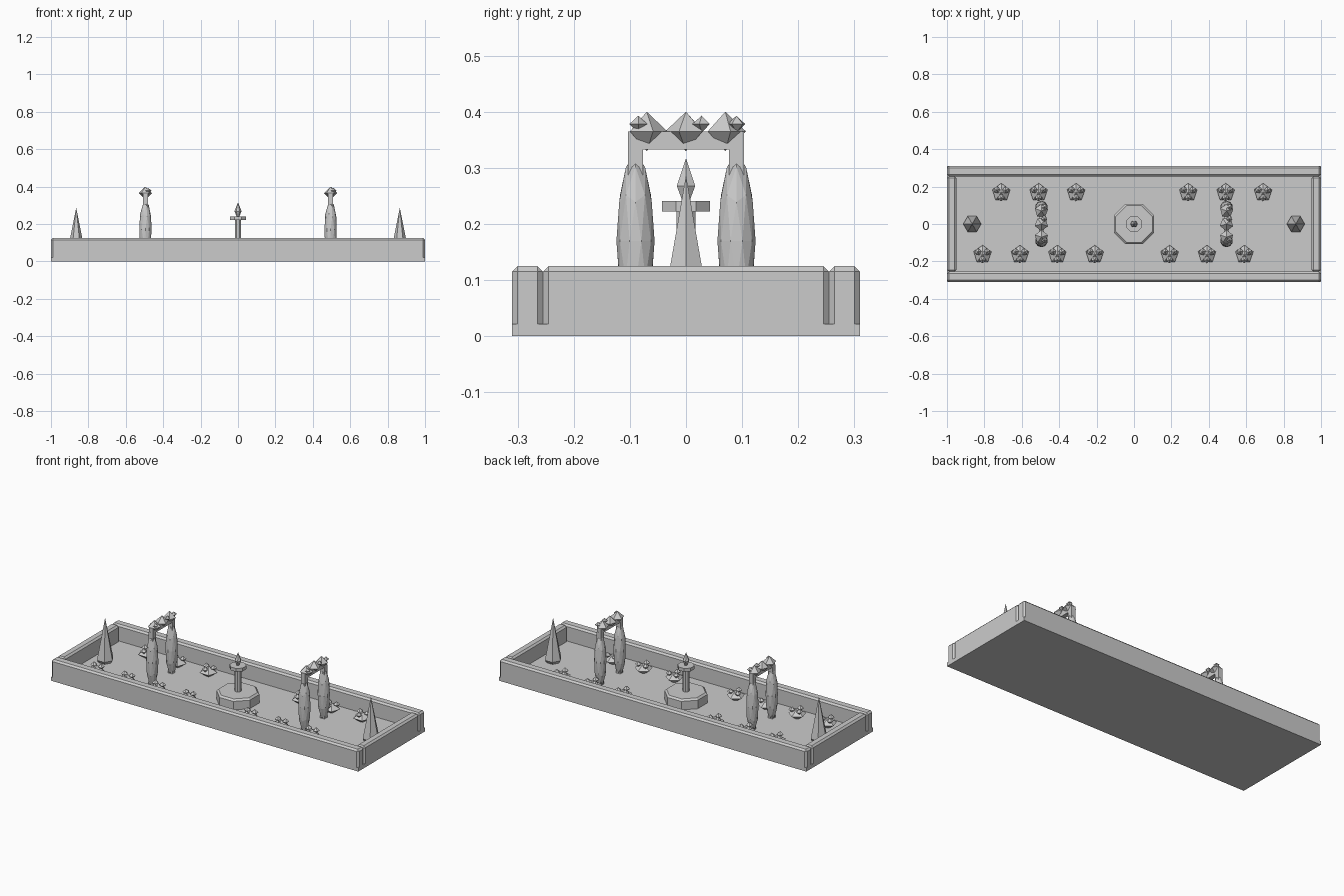
import bpy
import bmesh
import math

if "Cube" in bpy.data.objects:
    bpy.data.objects.remove(bpy.data.objects["Cube"], do_unlink=True)

stone = bpy.data.materials.new("stone grey")
stone.use_nodes = True
GREY = (0.6, 0.6, 0.6, 1)
stone.diffuse_color = GREY
stone.node_tree.nodes["Principled BSDF"].inputs["Base Color"].default_value = GREY


def finish(name, bm, loc=(0, 0, 0)):
    bmesh.ops.recalc_face_normals(bm, faces=bm.faces)
    mesh = bpy.data.meshes.new(name)
    bm.to_mesh(mesh)
    bm.free()
    mesh.materials.append(stone)
    obj = bpy.data.objects.new(name, mesh)
    obj.location = loc
    bpy.context.collection.objects.link(obj)
    return obj


def box(name, low, high, bevel=0):
    bm = bmesh.new()
    bmesh.ops.create_cube(bm, size=1)
    for v in bm.verts:
        v.co = [(a + b) / 2 + c * (b - a) for a, b, c in zip(low, high, v.co)]
    if bevel:
        bmesh.ops.bevel(bm, geom=bm.edges[:], offset=bevel, segments=1, affect='EDGES')
    return finish(name, bm)


def lathe(bm, profile, sides, centre=(0, 0, 0), turn=0.0):
    """Faceted solid from (radius, height) pairs; zero radius makes a point."""
    rings = []
    for r, z in profile:
        count = sides if r else 1
        ring = []
        for i in range(count):
            a = turn + math.tau * i / sides
            ring.append(bm.verts.new((centre[0] + r * math.cos(a),
                                      centre[1] + r * math.sin(a), centre[2] + z)))
        rings.append(ring)
    for low, high in zip(rings, rings[1:]):
        for i in range(sides):
            j = (i + 1) % sides
            quad = [low[i % len(low)], low[j % len(low)], high[j % len(high)], high[i % len(high)]]
            bm.faces.new(list(dict.fromkeys(quad)))
    for ring in (rings[0], rings[-1]):
        if len(ring) > 1:
            bm.faces.new(ring)


def turned(name, profile, sides, loc=(0, 0, 0), turn=0.0):
    bm = bmesh.new()
    lathe(bm, profile, sides, turn=turn)
    return finish(name, bm, loc)


def gem(bm, r, h, centre, turn=0.0):
    lathe(bm, [(0, -h), (r, 0), (0, h)], 5, centre, turn)


# Planter tray
FLOOR = 0.03
box("tray_base", (-1, -0.31, 0), (1, 0.31, 0.022))
box("soil", (-0.97, -0.28, 0.01), (0.97, 0.28, FLOOR))
for side, word in ((-1, "front"), (1, "back")):
    y0, y1 = sorted((side * 0.255, side * 0.31))
    box(word + "_wall", (-1, y0, 0.012), (1, y1, 0.125), 0.01)
for side, word in ((-1, "right"), (1, "left")):
    x0, x1 = sorted((side * 0.95, side * 1.0))
    box(word + "_wall", (x0, -0.255, 0.012), (x1, 0.255, 0.125), 0.01)

# Fountain in the middle
EIGHTH = math.pi / 8
turned("fountain_basin", [(0.117, 0.02), (0.117, 0.08), (0.106, 0.09)], 8, turn=EIGHTH)
turned("fountain_column", [(0.018, 0.08), (0.018, 0.225)], 8, turn=EIGHTH)
turned("fountain_bowl", [(0.046, 0.222), (0.046, 0.241)], 8, turn=EIGHTH)
turned("fountain_finial", [(0.007, 0.24), (0.019, 0.268), (0, 0.317)], 6)

# Pointed trees at both ends
for side, word in ((-1, "right"), (1, "left")):
    turned(word + "_tree", [(0.03, 0.02), (0.048, 0.047), (0, 0.287)], 6, (side * 0.865, 0, 0))

# Arches with climbing plants
for side, word in ((-1, "right"), (1, "left")):
    x = side * 0.495
    for y in (-0.09, 0.09):
        end = "_front" if y < 0 else "_back"
        box(word + end + "_post", (x - 0.0135, y - 0.0135, 0.02), (x + 0.0135, y + 0.0135, 0.34))
        bm = bmesh.new()
        bmesh.ops.create_icosphere(bm, subdivisions=2, radius=1)
        bmesh.ops.scale(bm, vec=(0.034, 0.034, 0.155), verts=bm.verts)
        finish(word + end + "_vine", bm, (x, y, 0.17))
    box(word + "_arch_beam", (x - 0.0135, -0.103, 0.333), (x + 0.0135, 0.103, 0.365))
    bm = bmesh.new()
    for i, (y, bud) in enumerate(((-0.07, -0.085), (0, 0.028), (0.07, 0.09))):
        gem(bm, 0.037, 0.035, (x, y, 0.365), math.pi / 2 + i * 0.6)
        gem(bm, 0.017, 0.015, (x + 0.015, bud, 0.378), i)
    finish(word + "_arch_foliage", bm)


# Flower bushes in two rows
def bush(name, x, y):
    bm = bmesh.new()
    gem(bm, 0.05, 0.033, (0, 0, 0), 0.3)
    for i in range(3):
        a = math.tau * i / 3 + 0.5
        gem(bm, 0.019, 0.017, (0.028 * math.cos(a), 0.028 * math.sin(a), 0.024), a)
    finish(name, bm, (x, y, 0.055))


for i in range(7):
    bush("front_bush", -0.81 + 0.2 * i + (0.0 if i < 4 else 0.2), -0.163)
for i in range(3):
    bush("back_bush", -0.71 + 0.2 * i, 0.168)
    bush("back_bush", 0.29 + 0.2 * i, 0.168)
